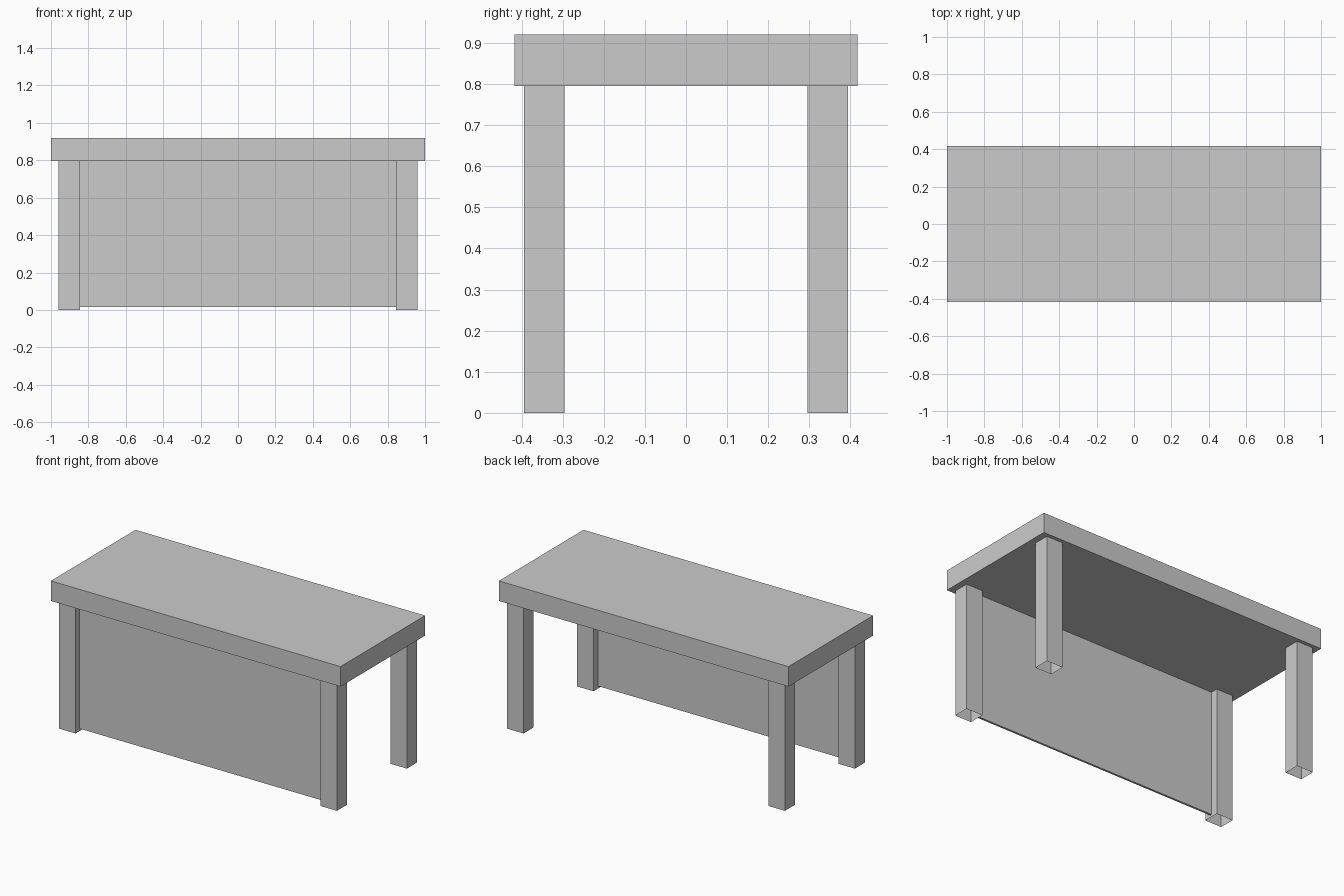
import bpy
import bmesh

if "Cube" in bpy.data.objects:
    bpy.data.objects.remove(bpy.data.objects["Cube"])


def box(name, x, y, z, open_ends=False):
    """Box from (min, max) ranges, optionally without top and bottom faces."""
    bm = bmesh.new()
    bmesh.ops.create_cube(bm, size=1)
    for v in bm.verts:
        v.co = [r[0] + (c + 0.5) * (r[1] - r[0]) for c, r in zip(v.co, (x, y, z))]
    if open_ends:
        bm.normal_update()
        ends = [f for f in bm.faces if abs(f.normal.z) > 0.9]
        bmesh.ops.delete(bm, geom=ends, context='FACES_ONLY')
    mesh = bpy.data.meshes.new(name)
    bm.to_mesh(mesh)
    bm.free()
    obj = bpy.data.objects.new(name, mesh)
    bpy.context.collection.objects.link(obj)
    return obj


UNDERSIDE = 0.795

# Thick table top
box("table_top", (-1, 1), (-0.417, 0.417), (UNDERSIDE, 0.92))

# Four legs, open tubes mirrored from one corner
legs = box("legs", (0.846, 0.959), (0.296, 0.394), (0, UNDERSIDE), open_ends=True)
mirror = legs.modifiers.new("mirror", 'MIRROR')
mirror.use_axis = (True, True, False)

# Thin front panel set between the front legs, just off the floor
box("front_panel", (-0.846, 0.846), (-0.354, -0.341), (0.015, UNDERSIDE))
